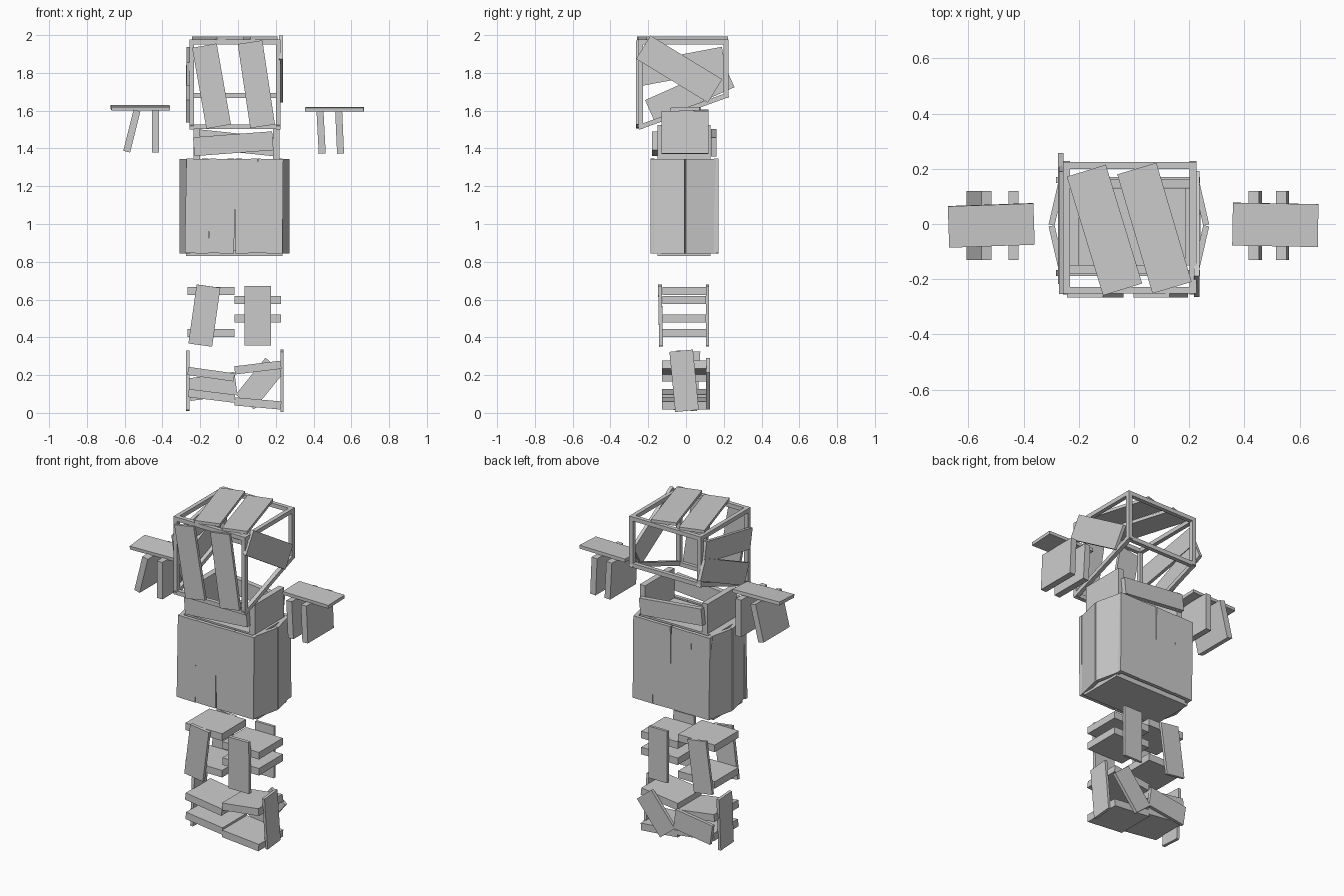
import bpy, bmesh
from math import radians
from mathutils import Vector, Euler

if "Cube" in bpy.data.objects:
    bpy.data.objects.remove(bpy.data.objects["Cube"], do_unlink=True)

GREY = (0.6, 0.6, 0.6, 1)
mat = bpy.data.materials.new("plain_grey")
mat.use_nodes = True
mat.diffuse_color = GREY
mat.node_tree.nodes["Principled BSDF"].inputs["Base Color"].default_value = GREY


def plank(name, centre, size, rx=0, ry=0, rz=0):
    """Flat board of the given size, turned in degrees about its centre."""
    bm = bmesh.new()
    bmesh.ops.create_cube(bm, size=1)
    bmesh.ops.scale(bm, vec=size, verts=bm.verts)
    mesh = bpy.data.meshes.new(name)
    bm.to_mesh(mesh)
    bm.free()
    mesh.materials.append(mat)
    ob = bpy.data.objects.new(name, mesh)
    ob.location = centre
    ob.rotation_euler = Euler((radians(rx), radians(ry), radians(rz)))
    bpy.context.collection.objects.link(ob)
    return ob


def beam(name, a, b, t=0.025):
    """Square bar between two points."""
    a, b = Vector(a), Vector(b)
    ob = plank(name, (a + b) / 2, (t, t, (b - a).length + t))
    ob.rotation_euler = (b - a).to_track_quat('Z', 'Y').to_euler()


# Body: floor, lid and a barrel of staves
plank("body_floor", (-0.02, -0.01, 0.845), (0.51, 0.28, 0.03))
plank("body_lid", (-0.02, -0.01, 1.335), (0.51, 0.28, 0.02))
staves = [(-0.215, 0.125, 1), (-0.085, 0.135, 0.8), (0.045, 0.125, -1), (0.17, 0.135, 0.5)]
for x, w, tilt in staves:
    plank("front_stave", (x, -0.177, 1.095), (w, 0.022, 0.5), ry=tilt)
    plank("back_stave", (x, 0.16, 1.095), (w, 0.022, 0.5), ry=-tilt)
for side, x in (("left", 0.243), ("right", -0.28)):
    s = 1 if x > 0 else -1
    for e in (-1, 1):
        plank(side + "_stave", (x, e * 0.082 - 0.005, 1.095), (0.022, 0.165, 0.5), rz=s * e * 13)

# Neck box
plank("neck_left", (0.202, -0.01, 1.435), (0.036, 0.28, 0.18))
plank("neck_right", (-0.218, -0.01, 1.435), (0.036, 0.28, 0.18))
plank("neck_front", (-0.025, -0.165, 1.425), (0.42, 0.03, 0.1), ry=-4.3)
plank("neck_back", (-0.01, 0.147, 1.43), (0.42, 0.03, 0.1), ry=6)

# Head frame: tall at the front, short at the back
XL, XR, YF, YB = 0.213, -0.245, -0.24, 0.212
TOP, LOW_F, LOW_B = 1.963, 1.515, 1.68
for side, x in (("left", XL), ("right", XR)):
    beam(side + "_front_post", (x, YF, LOW_F), (x, YF, TOP))
    beam(side + "_back_post", (x, YB, LOW_B), (x, YB, TOP))
    beam(side + "_top_rail", (x, YF, TOP), (x, YB, TOP))
    beam(side + "_sloped_rail", (x, YF, LOW_F), (x, YB, LOW_B))
for end, y, low in (("front", YF, LOW_F), ("back", YB, LOW_B)):
    beam(end + "_upper_bar", (XR, y, TOP), (XL, y, TOP))
    beam(end + "_lower_bar", (XR, y, low), (XL, y, low))

# Head boards
plank("top_board_right", (-0.107, -0.022, 1.983), (0.148, 0.45, 0.018), rz=17)
plank("top_board_left", (0.074, -0.015, 1.983), (0.148, 0.45, 0.018), rz=16.5)
plank("face_board_right", (-0.14, -0.257, 1.73), (0.132, 0.018, 0.435), ry=-10)
plank("face_board_left", (0.097, -0.257, 1.74), (0.132, 0.018, 0.45), ry=-8.5)
plank("cheek_board_left", (0.228, -0.036, 1.82), (0.02, 0.445, 0.145), rx=-31.4)
plank("cheek_upper_right", (-0.262, -0.02, 1.835), (0.02, 0.45, 0.125), rx=10.6)
plank("cheek_lower_right", (-0.266, 0.02, 1.69), (0.02, 0.46, 0.13), rx=24)

# Arms: a flat board with two hanging boards each
plank("arm_top_right", (-0.517, -0.005, 1.615), (0.31, 0.15, 0.02), rx=4, rz=2)
plank("arm_top_left", (0.512, -0.003, 1.608), (0.31, 0.155, 0.02), rx=2, rz=-1)
hangers = [("right", -0.437, 1.492, 0), ("right", -0.562, 1.492, 14),
           ("left", 0.44, 1.485, -3), ("left", 0.538, 1.485, -2.5)]
for side, x, z, tilt in hangers:
    plank("arm_hanger_" + side, (x, -0.005, z), (0.037, 0.25, 0.225), ry=tilt)

# Upper legs: shelves held by front and back boards
for side, x, shelves, bx, tilt in (("right", -0.143, (0.645, 0.422), -0.178, 8),
                                   ("left", 0.105, (0.598, 0.5), 0.105, 0)):
    for z in shelves:
        plank("thigh_shelf_" + side, (x, -0.01, z), (0.247, 0.23, 0.043))
    plank("thigh_front_" + side, (bx, -0.135, 0.515), (0.14 - tilt / 600, 0.02, 0.315), rx=1, ry=tilt)
    plank("thigh_back_" + side, (bx, 0.113, 0.515), (0.125, 0.016, 0.315), ry=tilt)

# Lower legs: tilted shelves, an outer board and a back board
for side, x, z, tilt in (("right", -0.143, 0.205, 8), ("right", -0.14, 0.09, 7),
                         ("left", 0.105, 0.24, -7), ("left", 0.105, 0.05, 5)):
    plank("shin_shelf_" + side, (x, -0.01, z), (0.247, 0.235, 0.043), ry=tilt)
plank("shin_outer_right", (-0.267, 0.005, 0.17), (0.018, 0.125, 0.315), rx=-3)
plank("shin_outer_left", (0.232, -0.01, 0.17), (0.016, 0.125, 0.32), rx=5.5)
plank("shin_back_right", (-0.135, 0.117, 0.14), (0.25, 0.02, 0.12), ry=-8)
plank("shin_back_left", (0.115, 0.117, 0.155), (0.25, 0.02, 0.125), ry=-51)
